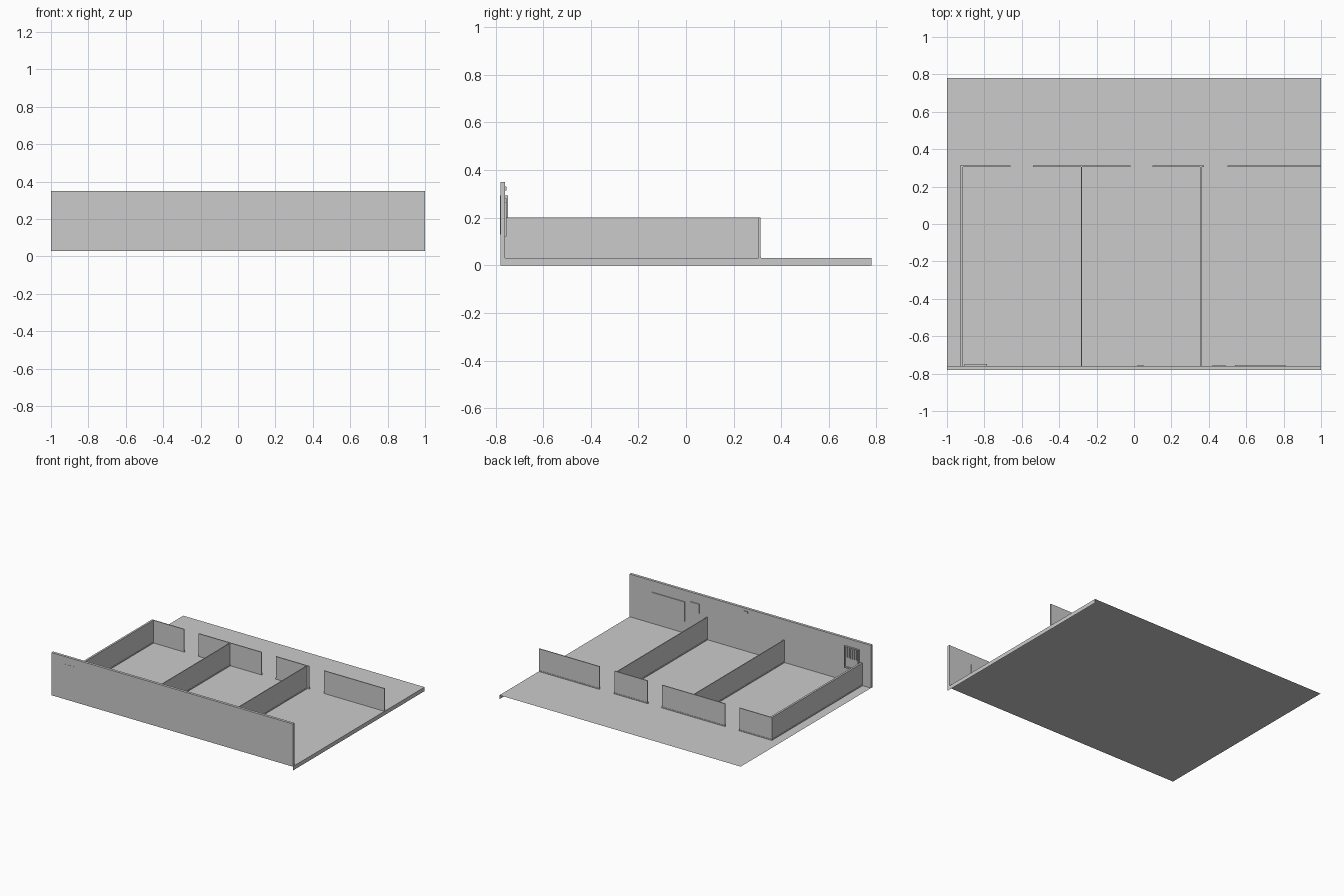
import bpy
import bmesh

cube = bpy.data.objects.get("Cube")
if cube:
    bpy.data.objects.remove(cube, do_unlink=True)

grey = bpy.data.materials.new("plain grey")
grey.use_nodes = True
colour = (0.6, 0.6, 0.6, 1)
grey.diffuse_color = colour
grey.node_tree.nodes["Principled BSDF"].inputs["Base Color"].default_value = colour

FLOOR, TOP = 0.03, 0.2          # floor level and low wall height
FRONT, INNER, BACK = -0.78, -0.76, 0.305


def finish(name, bm):
    mesh = bpy.data.meshes.new(name)
    bm.to_mesh(mesh)
    bm.free()
    mesh.materials.append(grey)
    obj = bpy.data.objects.new(name, mesh)
    bpy.context.collection.objects.link(obj)
    return obj


def box(name, x0, x1, y0, y1, z0, z1):
    bm = bmesh.new()
    bmesh.ops.create_cube(bm, size=1)
    for v in bm.verts:
        v.co.x = x1 if v.co.x > 0 else x0
        v.co.y = y1 if v.co.y > 0 else y0
        v.co.z = z1 if v.co.z > 0 else z0
    return finish(name, bm)


def low_wall(name, x0, x1, y0, y1):
    """Low wall with a slim skirting at its foot."""
    box(name, x0, x1, y0, y1, FLOOR, TOP)
    e = 0.002
    box(name + "_skirting", x0 - e, min(x1 + e, 1), y0, y1 + e, FLOOR, FLOOR + 0.008)


# Floor sheet with a turned-down edge on the left side
bm = bmesh.new()
outline = [(-1, FRONT), (1, FRONT), (1, -FRONT), (-1, -FRONT)]
verts = [bm.verts.new((x, y, FLOOR)) for x, y in outline]
bm.faces.new(verts)
lower = [bm.verts.new((1, y, 0)) for y in (FRONT, -FRONT)]
bm.faces.new((verts[1], lower[0], lower[1], verts[2]))
finish("floor", bm)

# Tall front wall
box("front_wall", -1, 1, FRONT, INNER, FLOOR, 0.35)

# Partitions between the rooms
for name, x, width in (("side", -0.922, 0.015), ("middle", -0.281, 0.006), ("end", 0.357, 0.006)):
    low_wall(name + "_partition", x - width / 2, x + width / 2, INNER, BACK)

# Rear wall pieces, with doorways between them
for i, (x0, x1) in enumerate([(-0.93, -0.66), (-0.54, -0.02), (0.1, 0.375), (0.5, 1)]):
    low_wall(f"rear_wall_{i + 1}", x0, x1, BACK, BACK + 0.007)

# Thin boards hung on the inside of the front wall
for name, x0, x1, z0, z1 in (
    ("large_board", 0.54, 0.81, 0.12, 0.265),
    ("small_board", 0.42, 0.49, 0.21, 0.28),
    ("tag", 0.02, 0.05, 0.315, 0.33),
):
    box(name, x0, x1, INNER, INNER + 0.006, z0, z1)

# Ventilation hatch: back plate, frame, ledge and upright bars
X0, X1, Z0, Z1 = -0.905, -0.785, 0.13, 0.293
OUT = INNER + 0.012
box("hatch_plate", X0, X1, INNER, INNER + 0.003, Z0, Z1)
box("hatch_front_plate", X0, X1, FRONT - 0.001, FRONT, Z0, Z1)
for name, x in (("right", X0), ("left", X1 - 0.006)):
    box(f"hatch_frame_{name}", x, x + 0.006, INNER, OUT, Z0, Z1)
box("hatch_frame_top", X0, X1, INNER, OUT, Z1 - 0.006, Z1)
box("hatch_ledge", X0, X1, INNER, OUT, Z0, Z0 + 0.01)
for i in range(6):
    x = X0 + 0.018 + i * 0.016
    box(f"hatch_bar_{i + 1}", x, x + 0.005, INNER, OUT - 0.003, 0.21, Z1)
